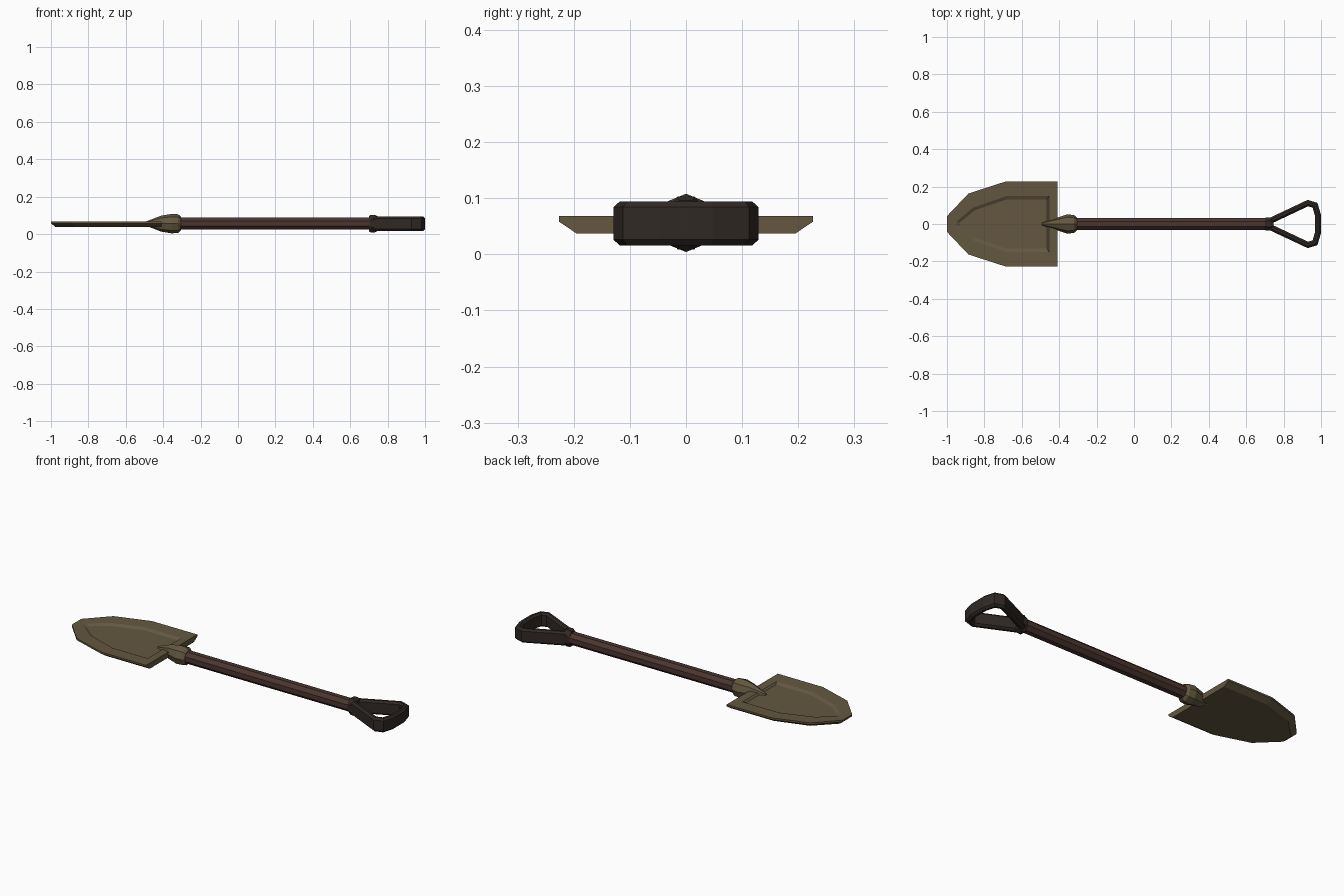
import bpy, bmesh
from math import cos, sin, pi
from mathutils import Vector

if "Cube" in bpy.data.objects:
    bpy.data.objects.remove(bpy.data.objects["Cube"])


def material(name, rgb):
    m = bpy.data.materials.new(name)
    m.diffuse_color = (*rgb, 1)
    m.use_nodes = True
    m.node_tree.nodes["Principled BSDF"].inputs["Base Color"].default_value = m.diffuse_color
    return m


def loft(name, rings, mat, loop=False):
    """Bridge equal-sized point rings; cap the ends unless they loop."""
    bm = bmesh.new()
    vs = [[bm.verts.new(p) for p in r] for r in rings]
    n = len(vs[0])
    pairs = list(zip(vs, vs[1:]))
    if loop:
        pairs.append((vs[-1], vs[0]))
    for a, b in pairs:
        for i in range(n):
            j = (i + 1) % n
            bm.faces.new((a[i], a[j], b[j], b[i]))
    if not loop:
        bm.faces.new(vs[0])
        bm.faces.new(vs[-1])
    bmesh.ops.recalc_face_normals(bm, faces=bm.faces)
    me = bpy.data.meshes.new(name)
    bm.to_mesh(me)
    bm.free()
    me.materials.append(mat)
    ob = bpy.data.objects.new(name, me)
    bpy.context.collection.objects.link(ob)
    return ob


def mirrored(half, z):
    """Full outline from its +y half."""
    pts = half + [(x, -y) for x, y in reversed(half)]
    return [(x, y, z) for x, y in pts]


def ring(x, ry, rz, n=8, z=0.056, turn=0.5):
    return [(x, ry * cos(2 * pi * (i + turn) / n),
             z + rz * sin(2 * pi * (i + turn) / n)) for i in range(n)]


metal = material("aged_metal", (0.125, 0.096, 0.050))
wood = material("dark_wood", (0.070, 0.036, 0.028))
grip = material("dark_grip", (0.030, 0.022, 0.018))

# Blade: bevelled underside, thin edge, shallow dish on top
outer = [(-0.41, 0.226), (-0.69, 0.226), (-0.885, 0.163), (-1.0, 0.042)]
under = [(-0.41, 0.195), (-0.68, 0.195), (-0.865, 0.138), (-0.975, 0.030)]
lip = [(-0.455, 0.150), (-0.68, 0.150), (-0.86, 0.088), (-0.95, 0.012)]
floor = [(-0.465, 0.132), (-0.68, 0.132), (-0.85, 0.074), (-0.93, 0.010)]
loft("blade", [mirrored(under, 0.037), mirrored(outer, 0.058),
               mirrored(outer, 0.068), mirrored(lip, 0.066),
               mirrored(floor, 0.057)], metal)

# Socket: tapers from the blade to a collar around the shaft
loft("socket", [ring(x, ry, rz, turn=0) for x, ry, rz in (
    (-0.495, 0.006, 0.010), (-0.41, 0.034, 0.043), (-0.355, 0.052, 0.052),
    (-0.32, 0.047, 0.050), (-0.306, 0.036, 0.038))], metal)

# Shaft
loft("shaft", [ring(-0.34, 0.035, 0.035), ring(0.72, 0.035, 0.035)], wood)

# Handle: tall chamfered section swept round a closed D-shaped path
half = [(0.722, 0.014), (0.93, 0.112), (0.968, 0.100), (0.984, 0.045)]
path = [Vector((x, y, 0.055)) for x, y, _ in mirrored(half, 0)]
W, H, C = 0.016, 0.039, 0.010
section = [(W, H - C), (W - C, H), (C - W, H), (-W, H - C),
           (-W, C - H), (C - W, -H), (W - C, -H), (W, C - H)]
rings = []
for i, p in enumerate(path):
    a = (p - path[i - 1]).normalized()
    b = (path[(i + 1) % len(path)] - p).normalized()
    t = (a + b).normalized()
    side = Vector((t.y, -t.x, 0)) / max(t.dot(a), 0.75)
    rings.append([p + side * u + Vector((0, 0, v)) for u, v in section])
loft("handle_loop", rings, grip, loop=True)

# Handle collar joining the loop to the shaft
loft("handle_collar", [ring(x, ry, rz) for x, ry, rz in (
    (0.70, 0.034, 0.044), (0.71, 0.039, 0.051),
    (0.732, 0.039, 0.051), (0.745, 0.032, 0.043))], grip)
